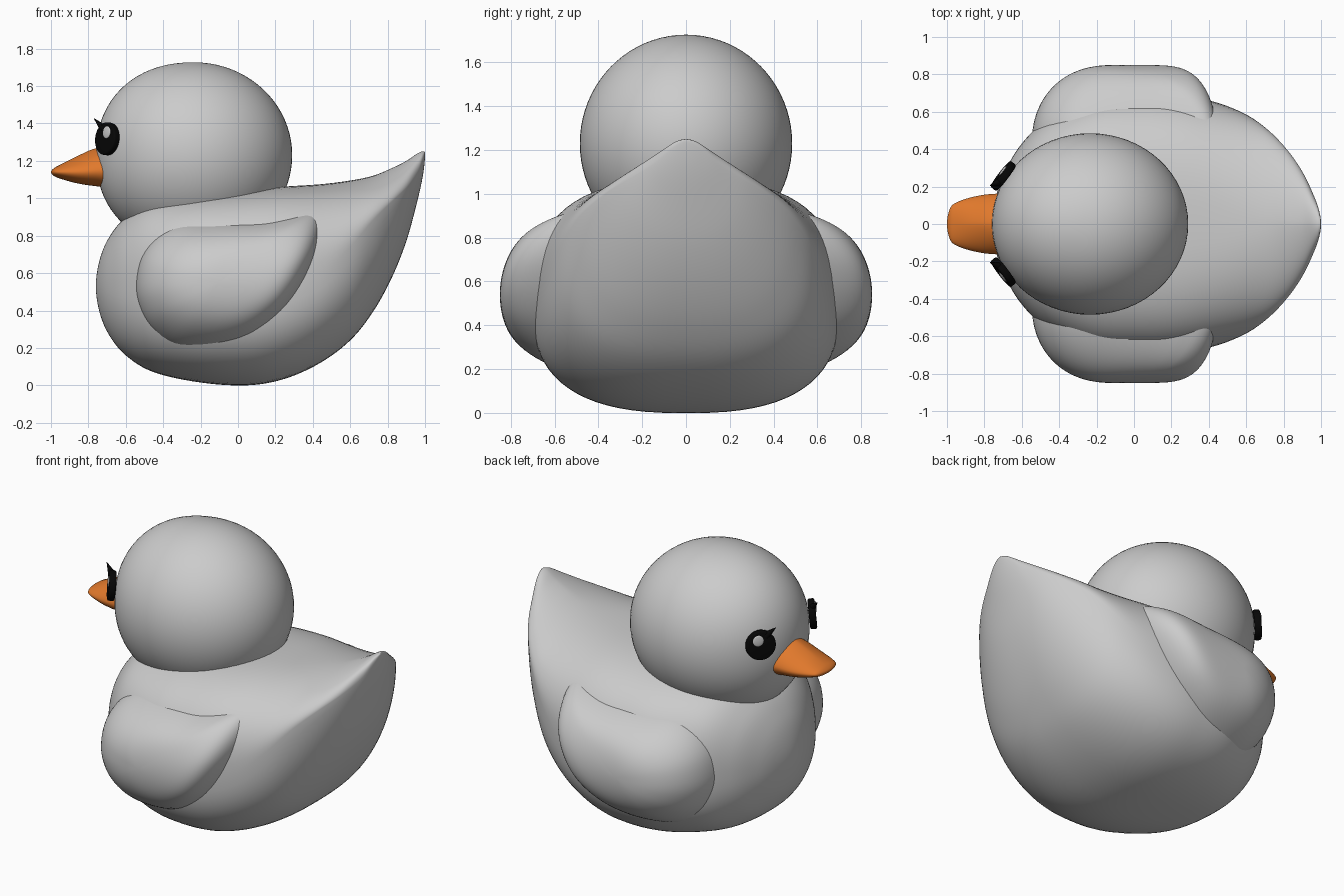
import bpy, bmesh, math
from mathutils import Vector, Matrix

if "Cube" in bpy.data.objects:
    bpy.data.objects.remove(bpy.data.objects["Cube"])


def material(name, rgb):
    m = bpy.data.materials.new(name)
    m.diffuse_color = (*rgb, 1)
    m.use_nodes = True
    m.node_tree.nodes["Principled BSDF"].inputs["Base Color"].default_value = m.diffuse_color
    return m


def finish(name, bm, mat=None, mirror=False):
    bmesh.ops.remove_doubles(bm, verts=bm.verts, dist=1e-5)
    bmesh.ops.recalc_face_normals(bm, faces=bm.faces)
    for f in bm.faces:
        f.smooth = True
    me = bpy.data.meshes.new(name)
    bm.to_mesh(me)
    bm.free()
    ob = bpy.data.objects.new(name, me)
    bpy.context.collection.objects.link(ob)
    if mat:
        me.materials.append(mat)
    if mirror:
        mod = ob.modifiers.new("mirror", 'MIRROR')
        mod.use_axis = (False, True, False)
        mod.use_mirror_merge = False
    return ob


def spline(pts, steps, closed=False, ghost=None):
    """Catmull-Rom through rows of numbers; ghost makes the row beyond an end."""
    n = len(pts)
    if closed:
        ext = [pts[-1], *pts, pts[0], pts[1]]
        spans = n
    else:
        ext = [ghost(pts[1]), *pts, ghost(pts[-2])]
        spans = n - 1
    out = []
    for i in range(spans):
        a, b, c, d = ext[i:i + 4]
        for k in range(steps):
            t = k / steps
            out.append([0.5 * (2 * q + (r - p) * t + (2 * p - 5 * q + 4 * r - s) * t * t
                               + (3 * q - p - 3 * r + s) * t ** 3)
                        for p, q, r, s in zip(a, b, c, d)])
    if not closed:
        out.append(list(pts[-1]))
    return out


def skin(bm, rings):
    for r0, r1 in zip(rings, rings[1:]):
        for j in range(len(r0)):
            k = (j + 1) % len(r0)
            vs = list(dict.fromkeys((r0[j], r0[k], r1[k], r1[j])))
            if len(vs) > 2:
                bm.faces.new(vs)


def loft(name, rows, mat=None, steps=6, seg=72):
    """Rows: x, top z, bottom z, half width, z of widest point, upper and lower roundness."""
    rounded = lambda r: (r[0], r[2], r[1], -r[3], *r[4:])
    stations = spline(rows, steps, ghost=rounded)
    bm = bmesh.new()
    rings = []
    for i, (x, top, bot, w, zw, nu, nl) in enumerate(stations):
        if i in (0, len(stations) - 1):
            rings.append([bm.verts.new((x, 0, zw))] * seg)
            continue
        ring = []
        for j in range(seg):
            a = 2 * math.pi * j / seg
            c, s = math.cos(a), math.sin(a)
            e = 2 / (nu if s >= 0 else nl)
            h = top - zw if s >= 0 else zw - bot
            ring.append(bm.verts.new((x, w * math.copysign(abs(c) ** e, c),
                                      zw + h * math.copysign(abs(s) ** e, s))))
        rings.append(ring)
    skin(bm, rings)
    return finish(name, bm, mat)


orange = material("orange", (0.75, 0.19, 0.025))
black = material("black", (0.002, 0.002, 0.002))

# Body with upswept tail
loft("body", [
    (-.76, .53, .53, 0, .53, 2, 2),
    (-.74, .67, .39, .14, .53, 2, 2),
    (-.69, .79, .27, .28, .52, 2.2, 2.1),
    (-.60, .90, .16, .43, .51, 2.5, 2.3),
    (-.45, .99, .07, .57, .50, 2.8, 2.5),
    (-.20, 1.03, .015, .68, .48, 2.9, 2.6),
    (.05, 1.05, 0, .70, .48, 2.9, 2.6),
    (.25, 1.063, .035, .69, .51, 2.8, 2.6),
    (.44, 1.075, .12, .65, .59, 2.5, 2.6),
    (.60, 1.095, .24, .585, .74, 2.1, 2.7),
    (.72, 1.12, .39, .50, .88, 1.8, 2.6),
    (.82, 1.16, .57, .395, .98, 1.6, 2.4),
    (.90, 1.20, .77, .28, 1.055, 1.6, 2.2),
    (.96, 1.24, .99, .155, 1.13, 1.7, 2),
    (.99, 1.25, 1.13, .07, 1.20, 1.9, 2),
    (1.0, 1.235, 1.235, 0, 1.235, 2, 2)])

# Head, slightly fuller at the face
bm = bmesh.new()
bmesh.ops.create_uvsphere(bm, u_segments=64, v_segments=40, radius=1)
for v in bm.verts:
    if v.co.x < 0 and abs(v.co.z) < .999:
        v.co.x *= (1 - abs(v.co.z) ** 2.2) ** (1 / 2.2) / math.sqrt(1 - v.co.z ** 2)
    v.co = (v.co.x * .525 - .235, v.co.y * .485, v.co.z * .497 + 1.23)
finish("head", bm)

# Beak
loft("beak", [
    (-1.0, 1.14, 1.14, 0, 1.14, 2, 2),
    (-.985, 1.16, 1.12, .08, 1.14, 2, 2),
    (-.95, 1.18, 1.105, .115, 1.14, 1.8, 2),
    (-.86, 1.225, 1.08, .145, 1.14, 1.6, 2),
    (-.76, 1.267, 1.065, .16, 1.145, 1.6, 2),
    (-.66, 1.27, 1.06, .15, 1.15, 1.8, 2),
    (-.60, 1.15, 1.15, 0, 1.15, 2, 2)], orange, seg=48)

# Wings: teardrop outline (x, z), rounded from top to bottom and rolled in at the front
outline = spline([(-.545, .55), (-.515, .69), (-.43, .80), (-.30, .865), (-.1, .882), (.15, .89),
                  (.30, .915), (.40, .932), (.44, .895), (.447, .80), (.42, .68), (.35, .53),
                  (.25, .39), (.10, .26), (-.05, .19), (-.20, .17), (-.35, .205), (-.47, .31),
                  (-.53, .43)], 4, closed=True)
cx, cz = -.1, .55


def wing_point(s, x, z):
    dx, dz = x - cx, z - cz
    px, pz = cx + s * dx, cz + s * dz
    bulge = .40 * math.sqrt(max(0, 1 - ((pz - .54) / .41) ** 2))
    power = 5.2 + 2.8 * dx / math.hypot(dx, dz)
    return px, .45 + bulge * math.sqrt(max(0, 1 - s ** power)), pz


bm = bmesh.new()
rings = [[bm.verts.new(wing_point(0, *outline[0]))] * len(outline)]
for i in range(1, 25):
    s = math.sin(math.pi / 2 * i / 24)
    rings.append([bm.verts.new(wing_point(s, x, z)) for x, z in outline])
skin(bm, rings)
bm.faces.new(rings[-1])
finish("wings", bm, mirror=True)

# Eyes: thin rounded discs lying on the head
normal = Vector((-.79, .60, .10)).normalized()
turn = normal.to_track_quat('Z', 'Y').to_matrix().to_4x4()
centre = Vector((-.699, .257, 1.318))
bm = bmesh.new()
bmesh.ops.create_cone(bm, cap_ends=True, segments=40, radius1=.088, radius2=.088, depth=.04,
                      matrix=Matrix.Translation(centre) @ turn)
rim = [e for e in bm.edges if any(len(f.verts) > 4 for f in e.link_faces)]
bmesh.ops.bevel(bm, geom=rim, offset=.01, segments=3, profile=.5, affect='EDGES')
finish("eyes", bm, black, mirror=True)

# Eye highlights
bm = bmesh.new()
spot = centre + normal * .019 + Vector((.012, .016, .033))
bmesh.ops.create_uvsphere(bm, u_segments=24, v_segments=12, radius=1,
                          matrix=Matrix.Translation(spot) @ turn @ Matrix.Diagonal((.033, .033, .006, 1)))
finish("eye_highlights", bm, mirror=True)

# Eyelashes
base, tip = Vector((-.715, .228, 1.37)), Vector((-.77, .205, 1.427))
lash = tip - base
bm = bmesh.new()
bmesh.ops.create_cone(bm, cap_ends=True, segments=16, radius1=.024, radius2=.001, depth=lash.length,
                      matrix=Matrix.Translation((base + tip) / 2) @ lash.to_track_quat('Z', 'Y').to_matrix().to_4x4())
finish("eyelashes", bm, black, mirror=True)

for ob in bpy.context.collection.objects:
    ob.select_set(True)
    bpy.context.view_layer.objects.active = ob
bpy.ops.object.shade_smooth_by_angle(angle=math.radians(50))
